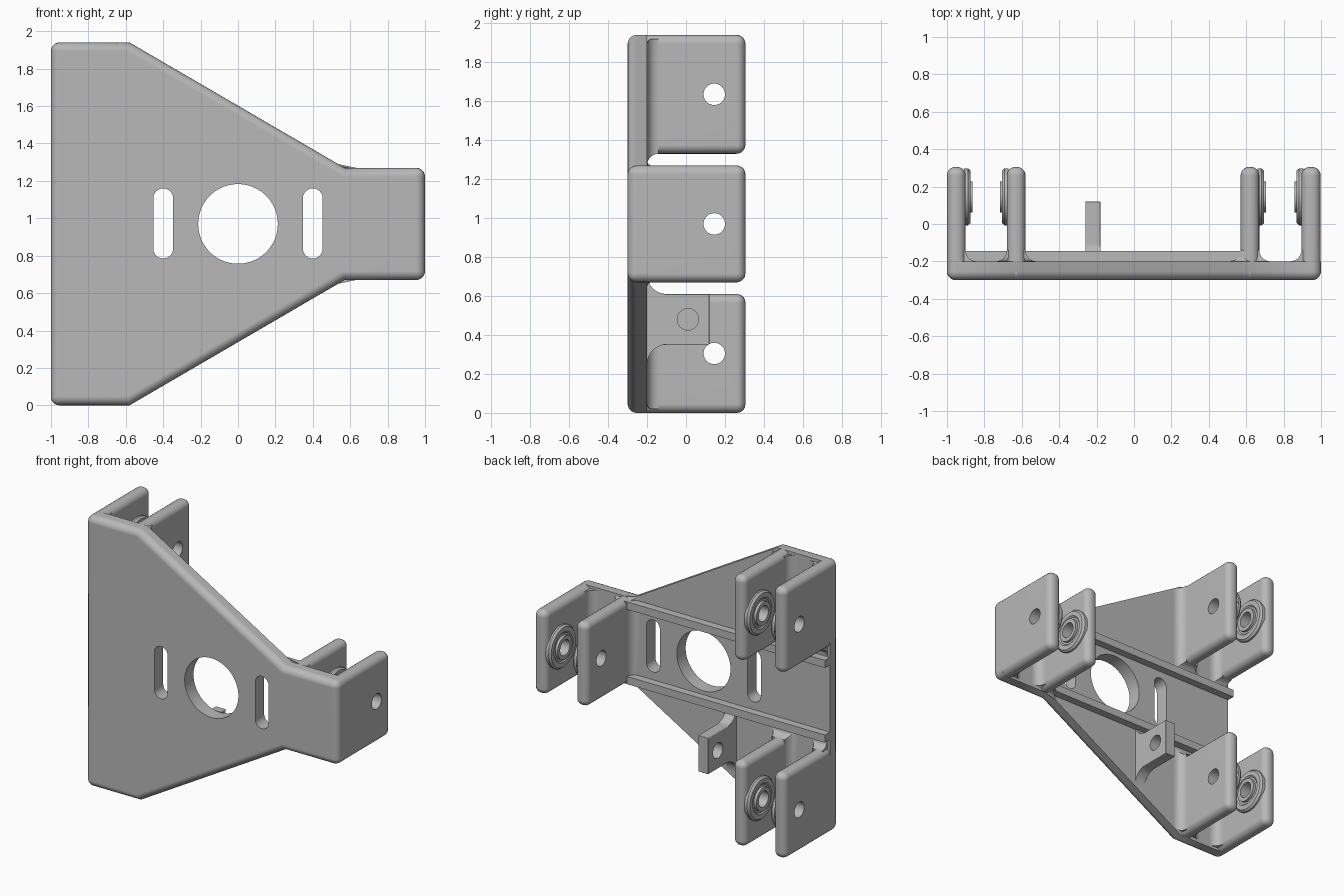
import bpy, bmesh, math

if "Cube" in bpy.data.objects:
    bpy.data.objects.remove(bpy.data.objects["Cube"])

grey = bpy.data.materials.new("plain_grey")
grey.diffuse_color = (0.48, 0.48, 0.48, 1)
grey.use_nodes = True
grey.node_tree.nodes["Principled BSDF"].inputs["Base Color"].default_value = grey.diffuse_color
MID = 0.97           # height of the symmetry plane
BACK = -0.2          # rear face of the plate


def finish(name, bm):
    bmesh.ops.recalc_face_normals(bm, faces=bm.faces)
    me = bpy.data.meshes.new(name)
    bm.to_mesh(me)
    bm.free()
    me.materials.append(grey)
    ob = bpy.data.objects.new(name, me)
    bpy.context.collection.objects.link(ob)
    return ob


def prism_bm(pts, axis, lo, hi):
    """Extrude a 2D outline along x (points are y,z) or y (points are x,z)."""
    bm = bmesh.new()
    put = (lambda p, t: (t, p[0], p[1])) if axis == 'x' else (lambda p, t: (p[0], t, p[1]))
    a = [bm.verts.new(put(p, lo)) for p in pts]
    b = [bm.verts.new(put(p, hi)) for p in pts]
    bm.faces.new(a)
    bm.faces.new(b[::-1])
    n = len(pts)
    for i in range(n):
        j = (i + 1) % n
        bm.faces.new((a[i], b[i], b[j], a[j]))
    bmesh.ops.recalc_face_normals(bm, faces=bm.faces)
    return bm


def arc(cx, cy, r, start, end, n):
    return [(cx + r * math.cos(math.radians(start + (end - start) * i / n)),
             cy + r * math.sin(math.radians(start + (end - start) * i / n))) for i in range(n + 1)]


def circle(cx, cy, r, n=40):
    return arc(cx, cy, r, 0, 360, n)[:-1]


def rect(a0, a1, b0, b1):
    return [(a0, b0), (a1, b0), (a1, b1), (a0, b1)]


def activate(ob):
    bpy.ops.object.select_all(action='DESELECT')
    ob.select_set(True)
    bpy.context.view_layer.objects.active = ob


def cut(ob, pts, axis, lo, hi):
    """Cut a straight hole and drop the cutter."""
    cutter = finish("cutter", prism_bm(pts, axis, lo, hi))
    cutter.hide_render = True
    m = ob.modifiers.new("hole", 'BOOLEAN')
    m.operation, m.solver, m.object = 'DIFFERENCE', 'EXACT', cutter
    activate(ob)
    bpy.ops.object.modifier_apply(modifier=m.name)
    bpy.data.objects.remove(cutter)


def smooth(ob):
    activate(ob)
    bpy.ops.object.shade_smooth_by_angle(angle=math.radians(32))
    ob.modifiers.new("even_shading", 'WEIGHTED_NORMAL').keep_sharp = True


def round_edges(bm, edges, width):
    bmesh.ops.bevel(bm, geom=edges, offset=width, offset_type='OFFSET', segments=5,
                    profile=0.5, affect='EDGES', clamp_overlap=True)


def sharp_edges(bm, limit=40):
    return [e for e in bm.edges if e.calc_face_angle(0) > math.radians(limit)]


# Base plate with rounded front rim and outer corners
outline = [(-1, 0), (-0.58, 0), (0.57, 0.67), (1, 0.67),
           (1, 1.27), (0.57, 1.27), (-0.58, 1.94), (-1, 1.94)]
bm = prism_bm(outline, 'y', -0.3, BACK)
rim = [e for e in bm.edges
       if all(v.co.y < -0.29 for v in e.verts)
       or (all(abs(v.co.x) > 0.99 for v in e.verts)
           and abs(e.verts[0].co.y - e.verts[1].co.y) > 0.05)]
round_edges(bm, rim, 0.047)
plate = finish("base_plate", bm)
cut(plate, circle(0, MID, 0.213, 64), 'y', -0.5, 0)
for x in (-0.4, 0.4):
    slot = arc(x, 1.107, 0.053, 0, 180, 12) + arc(x, 0.838, 0.053, 180, 360, 12)
    cut(plate, slot, 'y', -0.5, 0)
smooth(plate)


def plate_low(x):
    """Lower edge of the plate at x, slightly inset."""
    return min(max(0.02, (x + 0.58) * 0.67 / 1.15 + 0.01), 0.69)


def foot(name, x0, x1, z0, z1, r=0.06):
    """Concave fillet around the root of an arm, kept within the plate."""
    bm = bmesh.new()
    rings = []
    for i in range(8):
        t = math.radians(90 * i / 7)
        off, y = r * (1 - math.sin(t)), BACK + r * (1 - math.cos(t))
        ring = []
        for x, z in rect(x0 - off, x1 + off, z0 - off, z1 + off):
            x = min(max(x, -0.98), 0.98)
            low = plate_low(x)
            ring.append(bm.verts.new((x, y, min(max(z, low), 2 * MID - low))))
        rings.append(ring)
    for a, b in zip(rings, rings[1:]):
        for i in range(4):
            j = (i + 1) % 4
            bm.faces.new((a[i], a[j], b[j], b[i]))
    bmesh.ops.remove_doubles(bm, verts=bm.verts, dist=1e-5)
    smooth(finish(name, bm))


def boss(name, x, side, z):
    """Stepped bearing ring on the inner face of an arm."""
    prof = [(0.055, -0.01), (0.055, 0.037), (0.083, 0.037), (0.083, 0.018),
            (0.098, 0.018), (0.108, 0.026), (0.14, 0.026), (0.152, 0.012), (0.152, -0.01)]
    bm = bmesh.new()
    n = 40
    rings = [[bm.verts.new((x + side * h, 0.145 + r * math.cos(math.tau * i / n),
                            z + r * math.sin(math.tau * i / n))) for i in range(n)]
             for r, h in prof]
    for a, b in zip(rings, rings[1:]):
        for i in range(n):
            j = (i + 1) % n
            bm.faces.new((a[i], a[j], b[j], b[i]))
    smooth(finish(name, bm))


# Three clevis brackets, each a pair of drilled arms
brackets = [("lower", -1.0, -0.9, -0.68, -0.58, 0.0, 0.61),
            ("upper", -1.0, -0.9, -0.68, -0.58, 1.33, 1.94),
            ("side", 0.57, 0.67, 0.895, 0.998, 0.67, 1.27)]
for label, a0, a1, b0, b1, z0, z1 in brackets:
    zc = (z0 + z1) / 2
    for part, x0, x1, face, side in (("left", a0, a1, a1, 1), ("right", b0, b1, b0, -1)):
        bm = prism_bm(rect(-0.299, 0.305, z0, z1), 'x', x0, x1)
        round_edges(bm, sharp_edges(bm), 0.045)
        arm = finish(f"{label}_{part}_arm", bm)
        cut(arm, circle(0.145, zc, 0.055), 'x', x0 - 0.1, x1 + 0.1)
        smooth(arm)
        foot(f"{label}_{part}_arm_fillet", x0, x1, z0, z1)
        boss(f"{label}_{part}_boss", face, side, zc)

# Two stiffening rails along the rear face
for name, z0 in (("lower_rail", 0.675), ("upper_rail", 1.21)):
    finish(name, prism_bm(rect(BACK - 0.02, -0.145, z0, z0 + 0.055), 'x', -1.0, 0.6))

# Small drilled tab with flared root
prof = ([(-0.25, 0.25)] + arc(-0.1, 0.25, 0.1, 180, 90, 7) + [(0.12, 0.35), (0.12, 0.61)]
        + arc(-0.1, 0.71, 0.1, 270, 180, 7) + [(-0.25, 0.71)])
bm = prism_bm(prof, 'x', -0.26, -0.18)
free = [e for e in sharp_edges(bm) if all(v.co.y > -0.24 for v in e.verts)
        and max(v.co.y for v in e.verts) > -0.101]
round_edges(bm, free, 0.025)
tab = finish("cable_tab", bm)
cut(tab, circle(0.01, 0.48, 0.055), 'x', -0.4, 0)
smooth(tab)
